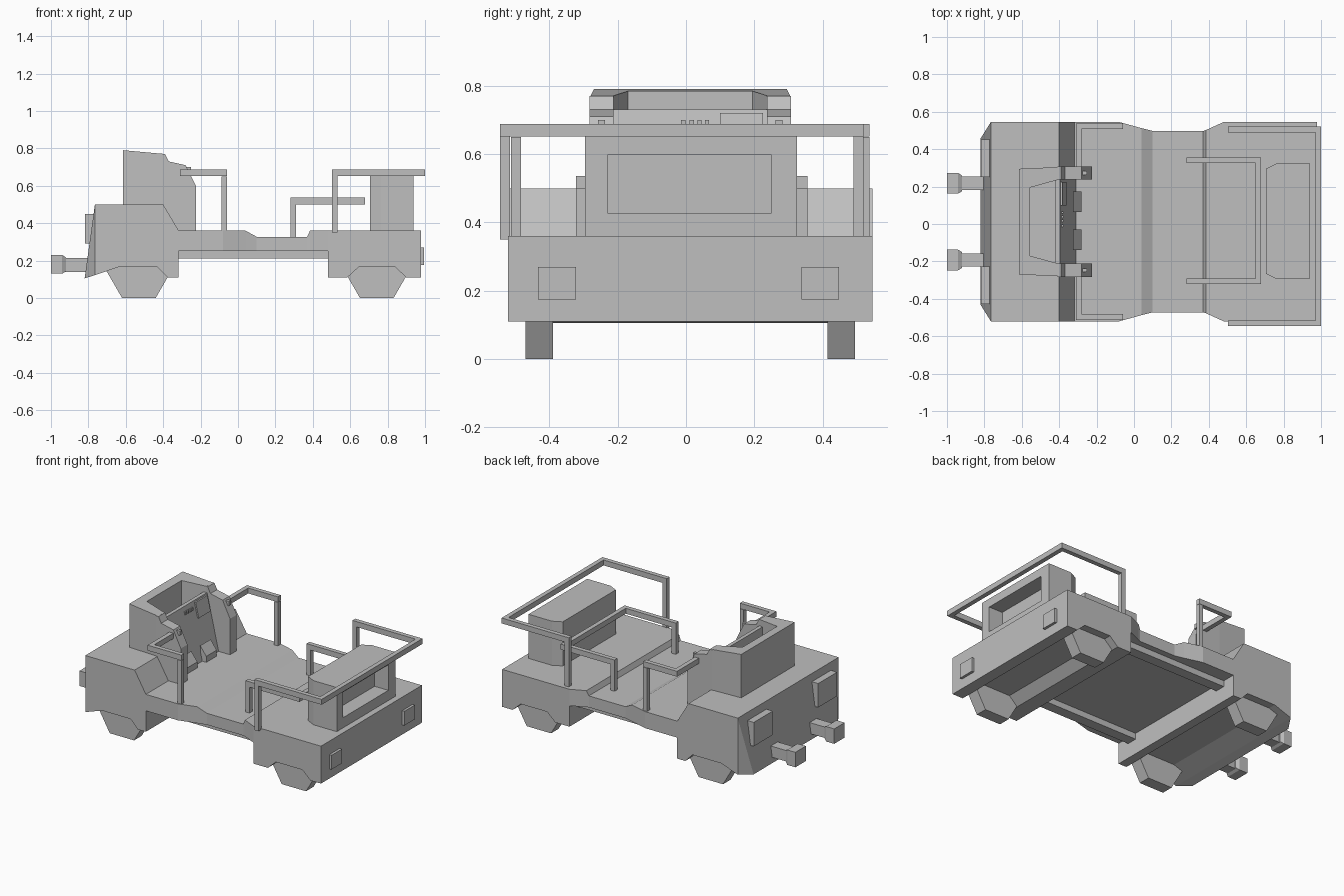
import bpy
import bmesh

if "Cube" in bpy.data.objects:
    bpy.data.objects.remove(bpy.data.objects["Cube"])

GREY = (0.52, 0.52, 0.52, 1)
grey = bpy.data.materials.new("plain_grey")
grey.use_nodes = True
grey.diffuse_color = GREY
grey.node_tree.nodes["Principled BSDF"].inputs["Base Color"].default_value = GREY

CY = 0.0125   # centre line of the bodywork
HALF = 0.533  # half width of the bodywork


def finish(name, bm):
    bmesh.ops.recalc_face_normals(bm, faces=bm.faces)
    mesh = bpy.data.meshes.new(name)
    bm.to_mesh(mesh)
    bm.free()
    mesh.materials.append(grey)
    obj = bpy.data.objects.new(name, mesh)
    bpy.context.collection.objects.link(obj)
    return obj


def prism(bm, points, a, b, axis="y"):
    """Extrude an xz outline along y, or an xy outline along z."""
    def place(p, t):
        return (p[0], t, p[1]) if axis == "y" else (p[0], p[1], t)
    lo = [bm.verts.new(place(p, a)) for p in points]
    hi = [bm.verts.new(place(p, b)) for p in points]
    bm.faces.new(lo)
    bm.faces.new(hi)
    for i in range(len(points)):
        j = (i + 1) % len(points)
        bm.faces.new((lo[i], lo[j], hi[j], hi[i]))
    return hi


def box(bm, x, y, z):
    prism(bm, [(x[0], z[0]), (x[1], z[0]), (x[1], z[1]), (x[0], z[1])], *y)


def solid(name, points, a, b, axis="y"):
    bm = bmesh.new()
    prism(bm, points, a, b, axis)
    return finish(name, bm)


def boxes(name, *parts):
    bm = bmesh.new()
    for part in parts:
        box(bm, *part)
    return finish(name, bm)


def hull(name, points):
    bm = bmesh.new()
    for p in points:
        bm.verts.new(p)
    bmesh.ops.convex_hull(bm, input=bm.verts[:])
    return finish(name, bm)


SIDES = (("right", -1), ("left", 1))

# Front bodywork with a wheel channel running across
solid("front_body", [(-.765, .5), (-.4, .5), (-.317, .36), (-.317, .11), (-.377, .11),
                     (-.43, .165), (-.64, .165), (-.765, .122)], CY - HALF, CY + HALF)

# Raked nose with tapered lower corners
hull("nose", [(x, CY + s * h, z) for _, s in SIDES
              for x, h, z in ((-.765, HALF, .5), (-.765, HALF, .122), (-.82, .445, .105))])

# Rear bodywork
solid("rear_body", [(.48, .36), (.978, .36), (.978, .11), (.9, .11), (.84, .165),
                    (.645, .165), (.585, .11), (.48, .11)], CY - HALF, CY + HALF)

# Waisted deck lofted through stations of x, top height, half width
bm = bmesh.new()
rings = []
for x, top, h in ((-.317, .36, HALF), (-.08, .36, HALF), (.04, .36, .5), (.1, .327, .485),
                  (.37, .327, .485), (.385, .36, .49), (.48, .36, HALF)):
    rings.append([bm.verts.new((x, CY + s * h, z))
                  for s, z in ((-1, .25), (1, .25), (1, top), (-1, top))])
for r, q in zip(rings, rings[1:]):
    for i in range(4):
        j = (i + 1) % 4
        bm.faces.new((r[i], r[j], q[j], q[i]))
bm.faces.new(rings[0])
bm.faces.new(rings[-1])
finish("deck", bm)

# Chassis beams, wheels, bumpers, lamps
hexagon = [(-.09, 0), (.09, 0), (.18, .156), (.09, .312), (-.09, .312), (-.18, .156)]
for side, s in SIDES:
    y = CY + s * .41
    boxes(side + "_chassis_beam", ((-.33, .49), (y - .035, y + .035), (.21, .26)))
    for end, cx in (("front", -.53), ("rear", .742)):
        low = [(cx + px, min(pz, .2)) for px, pz in hexagon]
        y = CY + s * .442
        solid(f"{end}_{side}_wheel", low, y - .04, y + .04)

    y = CY + s * .205
    bm = bmesh.new()
    box(bm, (-.93, -.77), (y - .036, y + .036), (.14, .213))
    box(bm, (-1, -.94), (y - .055, y + .055), (.13, .23))
    finish(side + "_buffer", bm)
    hull(side + "_buffer_collar",
         [(x, y + a * r, .18 + b * (r - .005)) for x, r in ((-.94, .055), (-.92, .042))
          for a in (-1, 1) for b in (-1, 1)])

    y = CY + s * .34
    boxes(side + "_headlamp", ((-.818, -.765), (y - .1, y + .1), (.29, .45)))
    y = CY + s * .385 - .005
    boxes(side + "_tail_lamp", ((.97, .995), (y - .055, y + .055), (.175, .27)))

# Windscreen surround: a U-shaped wall with a sloping rim
bm = bmesh.new()
rim = prism(bm, [(-.615, -.27), (-.39, -.28), (-.4, -.213), (-.555, -.17), (-.555, .195),
                 (-.4, .238), (-.39, .305), (-.615, .295)], .49, .79, "z")
for v in rim:
    v.co.z -= (v.co.x + .615) * .09
finish("cowl", bm)
boxes("cowl_floor", ((-.57, -.39), (-.215, .24), (.49, .62)))

# Dashboard between two side pods
solid("dashboard", [(-.42, .36), (-.42, .73), (-.395, .73), (-.31, .36)], -.22, .245)
for side, s in SIDES:
    y = CY + s * .26
    solid(side + "_pod", [(-.41, .36), (-.41, .77), (-.39, .77), (-.37, .73), (-.28, .71),
                          (-.225, .6), (-.225, .36)], y - .035, y + .035)
    boxes(side + "_pod_switch", ((-.275, -.25), (y - .01, y + .01), (.67, .7)))

# Dashboard details: screen, switches, foot panels
solid("screen", [(-.393, .72), (-.383, .72), (-.36, .62), (-.37, .62)], .1, .225)
boxes("switches", *[((-.39, -.377), (y, y + .013), (.68, .7))
                    for y in (-.015, .01, .033, .055)])
for name, y in (("right_pedal", -.085), ("left_pedal", .12)):
    solid(name, [(-.32, .36), (-.28, .36), (-.28, .4), (-.325, .46)], y - .055, y + .055)

# Rear seat box with a recess at the back
bm = bmesh.new()
prism(bm, [(.705, -.265), (.765, -.295), (.835, -.295), (.835, .325), (.765, .325),
           (.705, .295)], .355, .655, "z")
for y, z in (((-.295, -.23), (.355, .655)), ((.25, .325), (.355, .655)),
             ((-.23, .25), (.355, .428)), ((-.23, .25), (.598, .655))):
    box(bm, (.835, .937), y, z)
finish("seat_box", bm)

# Front handrails, each turning inward to a pod
for side, s in SIDES:
    outer = CY + s * .51
    ys = sorted((outer - s * .015, outer + s * .015))
    inward = sorted((CY + s * .27, outer - s * .015))
    boxes(side + "_front_handrail", ((-.088, -.06), ys, (.35, .65)),
          ((-.31, -.06), ys, (.652, .688)), ((-.31, -.28), inward, (.652, .688)))


# Looped rails open toward the front
def loop_rail(name, x0, x1, y0, y1, base, top):
    t = .03
    boxes(name,
          ((x0, x0 + t), (y0, y0 + t), (base, top - .036)),
          ((x0, x0 + t), (y1 - t, y1), (base, top - .036)),
          ((x0, x1), (y0, y0 + t), (top - .036, top)),
          ((x0, x1), (y1 - t, y1), (top - .036, top)),
          ((x1 - t, x1), (y0 + t, y1 - t), (top - .036, top)))


loop_rail("middle_rail", .28, .68, -.322, .355, .32, .536)
loop_rail("rear_rail", .503, 1.0, -.545, .52, .35, .688)
